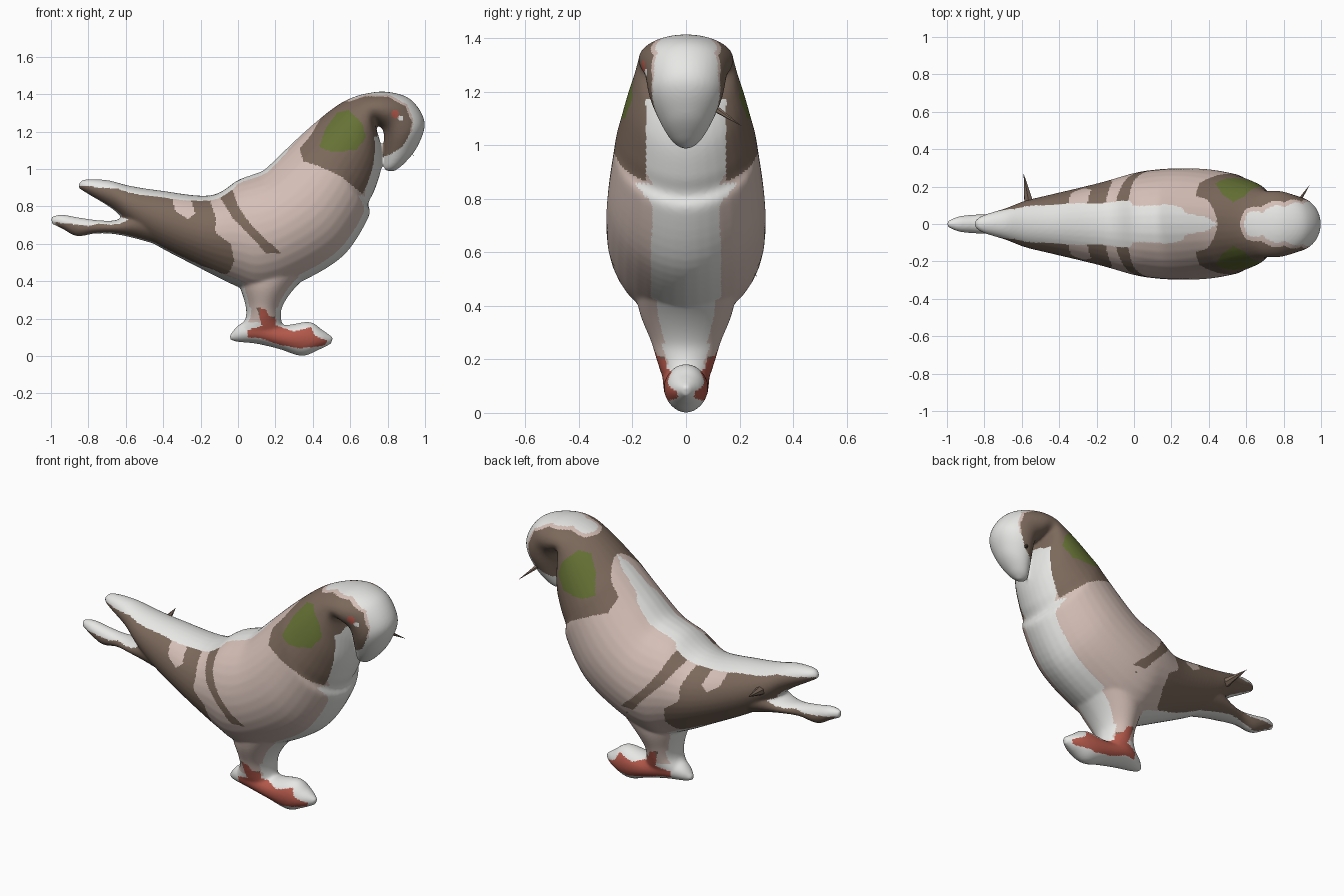
import bpy, bmesh, math
from mathutils import Vector

if "Cube" in bpy.data.objects:
    bpy.data.objects.remove(bpy.data.objects["Cube"], do_unlink=True)


# Materials, one per plumage colour
def make_material(name, colour):
    mat = bpy.data.materials.new(name)
    mat.use_nodes = True
    mat.diffuse_color = (*colour, 1)
    mat.node_tree.nodes["Principled BSDF"].inputs["Base Color"].default_value = (*colour, 1)
    return mat


PALETTE = {
    "pale pink": (.66, .52, .47),
    "white": (.8, .8, .78),
    "brown": (.2, .14, .105),
    "olive green": (.13, .165, .035),
    "foot red": (.46, .1, .07),
}
MATERIALS = {name: make_material(name, colour) for name, colour in PALETTE.items()}
INDEX = {name: i for i, name in enumerate(PALETTE)}


def catmull(a, b, c, d, t):
    return .5 * (2 * b + (c - a) * t + (2 * a - 5 * b + 4 * c - d) * t * t
                 + (3 * b - a - 3 * c + d) * t ** 3)


def loft(bm, stations, steps=6, sides=36, keel=1.1):
    """Skin smooth rings, keeled below; a station is upper x z, lower x z, half width."""
    rows = [Vector(s) for s in stations]
    dense = []
    for i in range(len(rows) - 1):
        a, d = rows[max(i - 1, 0)], rows[min(i + 2, len(rows) - 1)]
        dense += [catmull(a, rows[i], rows[i + 1], d, k / steps) for k in range(steps)]
    dense.append(rows[-1])
    rings = []
    for ux, uz, lx, lz, width in dense:
        middle = Vector(((ux + lx) / 2, 0, (uz + lz) / 2))
        arm = Vector(((ux - lx) / 2, 0, (uz - lz) / 2))
        ring = []
        for k in range(sides):
            angle = math.tau * k / sides
            across, along = math.sin(angle), math.cos(angle)
            if along < 0:
                across = math.copysign(abs(across) ** keel, across)
            side = Vector((0, max(width, .005) * across, 0))
            ring.append(bm.verts.new(middle + arm * along + side))
        rings.append(ring)
    for r, s in zip(rings, rings[1:]):
        for k in range(sides):
            n = (k + 1) % sides
            bm.faces.new((r[k], r[n], s[n], s[k]))
    bm.faces.new(rings[0][::-1])
    bm.faces.new(rings[-1])


# Wing tips, trunk, neck and drooping head in one sweep
TRUNK = [
    (-.855, .915, -.85, .895, .012), (-.82, .943, -.8, .865, .045),
    (-.7, .94, -.67, .785, .085), (-.58, .91, -.58, .7, .125),
    (-.42, .885, -.45, .6, .16), (-.15, .858, -.22, .478, .22),
    (0, .94, -.02, .378, .27), (.08, .97, .13, .328, .29),
    (.14, .995, .34, .398, .298), (.22, 1.07, .565, .538, .293),
    (.32, 1.165, .697, .74, .272), (.37, 1.21, .697, .815, .262),
    (.41, 1.245, .73, .885, .248), (.5, 1.318, .765, 1.0, .222),
    (.58, 1.368, .765, 1.12, .196), (.68, 1.402, .737, 1.23, .178),
    (.8, 1.412, .77, 1.215, .176), (.925, 1.37, .78, 1.18, .155),
    (.998, 1.25, .78, 1.11, .135), (.96, 1.12, .78, 1.035, .09),
    (.89, 1.03, .785, .997, .05), (.835, .987, .81, .987, .012),
]
TAIL = [
    (-1.0, .745, -.995, .705, .015), (-.94, .755, -.94, .68, .04),
    (-.85, .74, -.86, .64, .05), (-.74, .725, -.76, .655, .055),
    (-.64, .73, -.65, .65, .085), (-.5, .8, -.5, .615, .12), (-.3, .8, -.3, .55, .13),
]
LEG = [
    (-.03, .5, .45, .5, .2), (.01, .37, .31, .37, .172), (.04, .27, .24, .27, .132),
    (.04, .2, .23, .2, .11), (0, .13, .25, .13, .085), (.03, .09, .22, .09, .05),
]
FOOT = [
    (-.045, .11, -.04, .085, .015), (.01, .17, 0, .075, .05), (.1, .2, .1, .065, .085),
    (.24, .165, .22, .037, .085), (.38, .182, .34, 0, .08),
    (.45, .14, .43, .032, .06), (.508, .1, .498, .065, .015),
]

bm = bmesh.new()
for stations in (TRUNK, TAIL, LEG, FOOT):
    loft(bm, stations)
bmesh.ops.recalc_face_normals(bm, faces=bm.faces)
mesh = bpy.data.meshes.new("bird_body")
bm.to_mesh(mesh)
bm.free()
body = bpy.data.objects.new("bird_body", mesh)
bpy.context.collection.objects.link(body)

# Fuse the swept parts into one soft skin
remesh = body.modifiers.new("fuse", 'REMESH')
remesh.mode = 'VOXEL'
remesh.voxel_size = .008
smooth = body.modifiers.new("soften", 'SMOOTH')
smooth.factor = .5
smooth.iterations = 8
bpy.context.view_layer.update()
evaluated = body.evaluated_get(bpy.context.evaluated_depsgraph_get())
fused = bpy.data.meshes.new_from_object(evaluated)
body.modifiers.clear()
body.data = fused
fused.materials.clear()
for mat in MATERIALS.values():
    fused.materials.append(mat)

# Plumage patches as outlines in the side plane
HOOD = [(.33, 1.11), (.35, 1.04), (.42, 1.02), (.55, .96), (.66, .87), (.69, .86),
        (.735, 1.0), (.745, 1.22), (.77, 1.2), (.77, 1.06), (.82, 1.08), (.88, 1.12),
        (.92, 1.19), (.93, 1.25), (.895, 1.335), (.8, 1.386), (.68, 1.388), (.6, 1.362),
        (.5, 1.36), (.43, 1.25), (.39, 1.18)]
NECK_SHEEN = [(.435, 1.12), (.47, 1.22), (.53, 1.3), (.59, 1.315), (.66, 1.25),
              (.685, 1.17), (.63, 1.1), (.5, 1.09)]
TAIL_PATCH = [(-.86, .91), (-.6, .89), (-.35, .85), (-.34, .78), (-.27, .73),
              (-.23, .76), (-.25, .83), (-.15, .83), (-.12, .74), (-.12, .66),
              (-.04, .6), (-.02, .51), (-.05, .44), (-.15, .44), (-.35, .5),
              (-.6, .6), (-.87, .6), (-.98, .715), (-.8, .695), (-.62, .735), (-.8, .84)]
WING_BAR = [(-.11, .87), (-.04, .92), (0, .8), (.07, .7), (.23, .55), (.15, .55),
            (.07, .64), (-.03, .74)]
FOOT_PATCH = [(.1, .26), (.15, .25), (.17, .21), (.2, .21), (.2, .165), (.3, .13),
              (.39, .155), (.41, .11), (.48, .08), (.46, .055), (.33, .04),
              (.22, .06), (.12, .095), (.05, .1), (.05, .14), (.13, .16)]


def inside(x, z, outline):
    hit = False
    for (ax, az), (bx, bz) in zip(outline, outline[1:] + outline[:1]):
        if (az > z) != (bz > z) and x < ax + (bx - ax) * (z - az) / (bz - az):
            hit = not hit
    return hit


def clamp(value):
    return min(max(value, 0), 1)


def feather_colour(p, n):
    x, y, z = p
    flat = abs(n.y)
    # Feet
    if z < .26:
        if inside(x, z, FOOT_PATCH) and flat > .55:
            return "brown" if z > .2 and (x < .115 or x > .18) else "foot red"
        return "white" if z < .18 or flat < .6 else "pale pink"
    # Eye, on the near side only
    if y < 0 and math.hypot(x - .84, z - 1.293) < .021:
        return "foot red"
    if y < 0 and math.hypot(x - .87, z - 1.272) < .015:
        return "white"
    # Head and neck
    throat = .66 < x < .775 and z < 1.17 and n.x > .2 and abs(y) < .15
    if inside(x, z, HOOD) and not throat:
        return "olive green" if inside(x, z, NECK_SHEEN) else "brown"
    if x > .48 and z > 1.2:
        return "pale pink" if inside(x - .008, z - .01, HOOD) else "white"
    if x > .68 and z > .83:
        return "white" if abs(y) < .15 or x > .775 else "brown"
    # Pale strip along the back and belly
    if n.z > 0 and x < .5:
        strip = .36 + .35 * clamp(-x / .6) - 1.3 * clamp(x - .2)
    else:
        strip = .46 - .16 * clamp(-x / .3)
    if flat < strip:
        return "white"
    if inside(x, z, TAIL_PATCH) or inside(x, z, WING_BAR):
        return "brown"
    return "white" if x < -.6 else "pale pink"


for face in fused.polygons:
    face.material_index = INDEX[feather_colour(face.center, face.normal)]
    face.use_smooth = True


# Stray pointed quills on the far side
def quill(name, base, tip, radius, colour):
    base, tip = Vector(base), Vector(tip)
    axis = tip - base
    cone = bmesh.new()
    bmesh.ops.create_cone(cone, cap_ends=True, segments=6, radius1=radius, radius2=0,
                          depth=axis.length)
    data = bpy.data.meshes.new(name)
    cone.to_mesh(data)
    cone.free()
    data.materials.append(MATERIALS[colour])
    obj = bpy.data.objects.new(name, data)
    obj.location = (base + tip) / 2
    obj.rotation_mode = 'QUATERNION'
    obj.rotation_quaternion = axis.to_track_quat('Z', 'Y')
    bpy.context.collection.objects.link(obj)


quill("tail_quill", (-.56, .1, .79), (-.59, .27, .82), .03, "brown")
quill("beak_quill", (.88, .12, 1.13), (.94, .21, 1.07), .012, "brown")
quill("belly_quill", (.2, .23, .54), (.2, .265, .51), .015, "pale pink")
